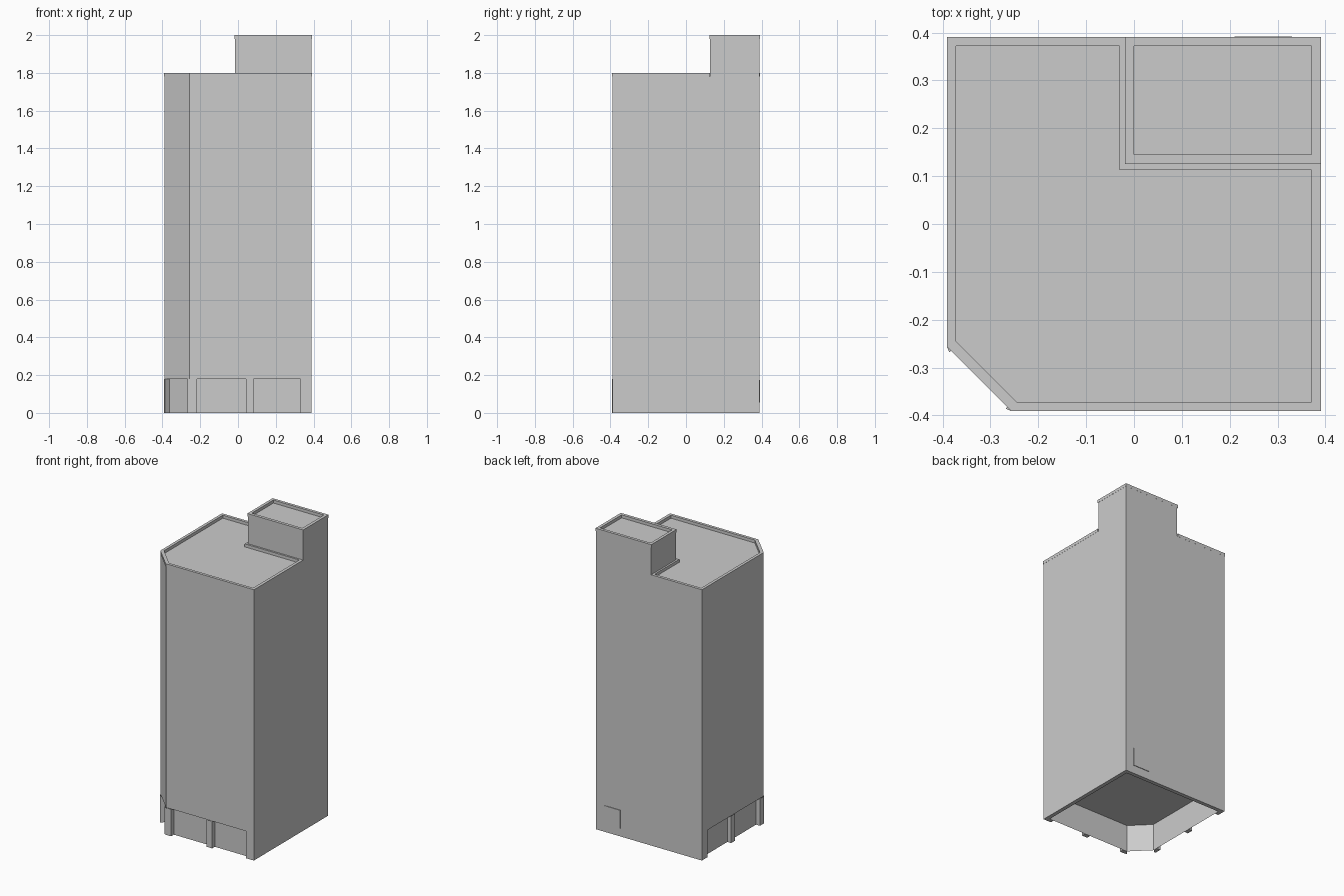
import bpy, bmesh

if "Cube" in bpy.data.objects:
    bpy.data.objects.remove(bpy.data.objects["Cube"])


def make(name, verts, faces):
    mesh = bpy.data.meshes.new(name)
    mesh.from_pydata(verts, [], faces)
    bm = bmesh.new()
    bm.from_mesh(mesh)
    bmesh.ops.recalc_face_normals(bm, faces=bm.faces)
    bm.to_mesh(mesh)
    bm.free()
    ob = bpy.data.objects.new(name, mesh)
    bpy.context.collection.objects.link(ob)
    return ob


def prism(name, pts, z0, z1, bottom=True, top=True):
    """Extrude a plan outline upward, with optional end caps."""
    n = len(pts)
    verts = [(x, y, z) for z in (z0, z1) for x, y in pts]
    faces = [(i, (i + 1) % n, n + (i + 1) % n, n + i) for i in range(n)]
    if bottom:
        faces.append(tuple(reversed(range(n))))
    if top:
        faces.append(tuple(range(n, 2 * n)))
    return make(name, verts, faces)


def parapet(name, outer, inner, z0, z1):
    """Rim between two matching outlines, with the roof deck at its base."""
    n = len(outer)
    verts = [(x, y, z) for pts, z in ((outer, z0), (outer, z1), (inner, z1), (inner, z0))
             for x, y in pts]
    faces = [(k * n + i, k * n + (i + 1) % n, (k + 1) * n + (i + 1) % n, (k + 1) * n + i)
             for k in range(3) for i in range(n)]
    faces.append(tuple(range(3 * n, 4 * n)))
    return make(name, verts, faces)


def rect(x0, x1, y0, y1):
    return [(x0, y0), (x1, y0), (x1, y1), (x0, y1)]


def chamfered(e, c):
    """Square plan with the front left corner cut off."""
    return [(-c, -e), (e, -e), (e, e), (-e, e), (-e, -c)]


def swap(pts):
    return [(y, x) for x, y in reversed(pts)]


E = 0.388      # wall face
CAP = 0.391    # parapet face
G = 0.362      # recessed glazing face
FLOOR = 0.18   # top of ground floor

# Main shaft, its underside is the ground floor ceiling
prism("tower_body", chamfered(E, 0.257), FLOOR, 1.782, top=False)

# Ground floor: recessed glazing, open underneath
prism("shop_glazing", chamfered(G, 0.248), 0, FLOOR, bottom=False, top=False)

# Solid right and back walls of the ground floor
prism("ground_walls", [(E, -E), (E, E), (-E, E), (-E, G), (G, G), (G, -E)],
      0, FLOOR, top=False)

# Pillars on the front, repeated across the diagonal for the left side
pillars = {
    "middle": rect(0.042, 0.083, -0.39, -G),
    "end": rect(0.33, G, -E, -G),
    "corner": [(-0.218, -0.391), (-0.257, -0.391), (-0.268, -0.386),
               (-0.246, -G), (-0.218, -G)],
}
for part, pts in pillars.items():
    prism("front_pillar_" + part, pts, 0, FLOOR, top=False)
    prism("left_pillar_" + part, swap(pts), 0, FLOOR, top=False)

# Thin door panel on the back
prism("back_door", rect(0.21, 0.33, E, 0.392), 0.055, FLOOR - 0.005)

# Main roof: parapet wraps round the stair block
parapet("main_roof",
        [(-0.257, -CAP), (CAP, -CAP), (CAP, 0.125), (-0.018, 0.125),
         (-0.018, CAP), (-CAP, CAP), (-CAP, -0.257)],
        [(-0.245, -0.372), (0.371, -0.372), (0.371, 0.113), (-0.03, 0.113),
         (-0.03, 0.372), (-0.372, 0.372), (-0.372, -0.245)],
        1.78, 1.8)

# Raised stair block and its own parapet
prism("stair_block", rect(-0.015, E, 0.128, E), 1.78, 1.982, bottom=False, top=False)
parapet("stair_roof", rect(-0.019, CAP, 0.125, CAP), rect(0, 0.371, 0.145, 0.372), 1.98, 2.0)
